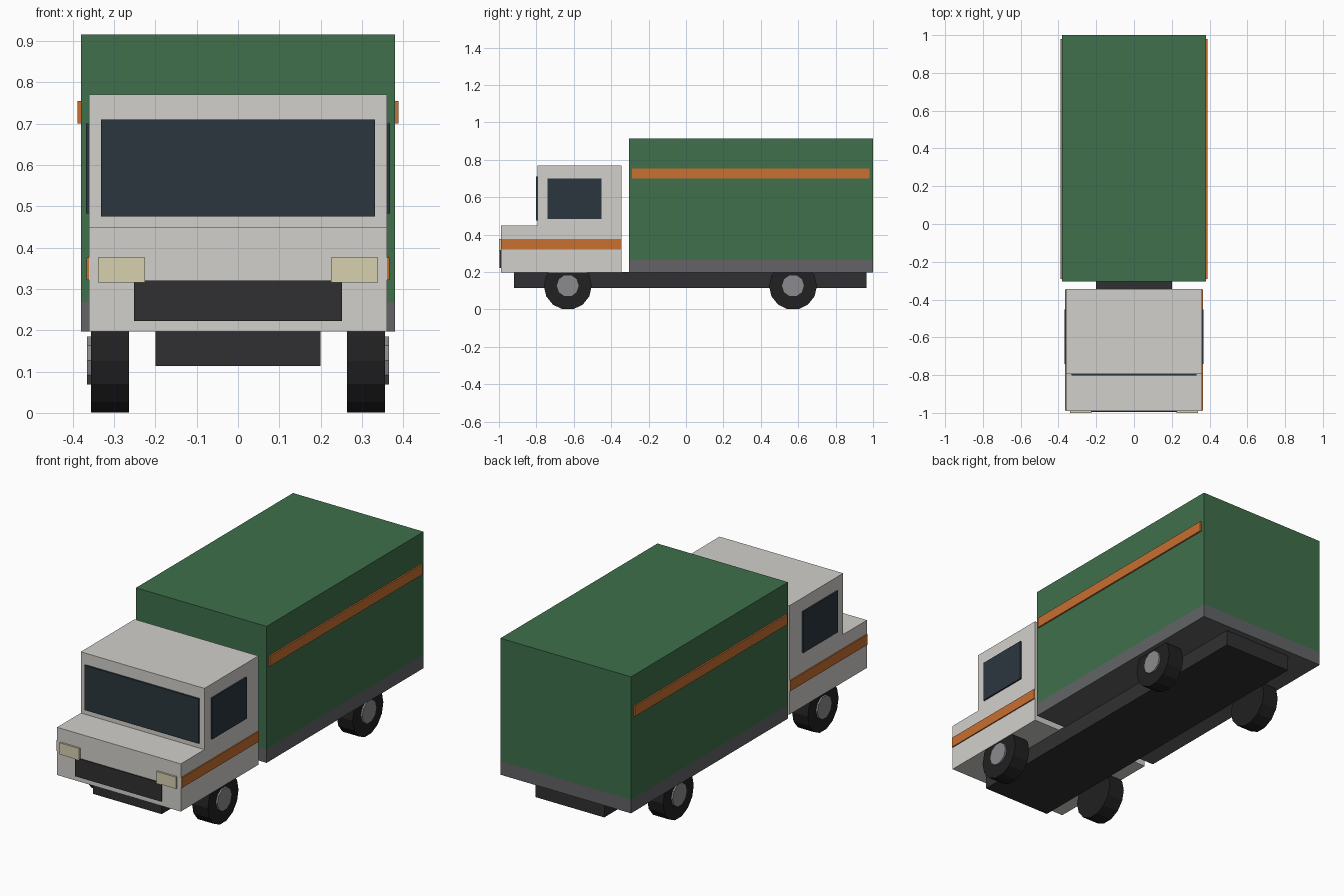
import bpy, bmesh, math
from mathutils import Matrix

if "Cube" in bpy.data.objects:
    bpy.data.objects.remove(bpy.data.objects["Cube"])


def mat(name, r, g, b):
    m = bpy.data.materials.new(name)
    m.diffuse_color = (r, g, b, 1)
    m.use_nodes = True
    m.node_tree.nodes["Principled BSDF"].inputs["Base Color"].default_value = m.diffuse_color
    return m


GREEN = mat("green", 0.05, 0.16, 0.07)
WHITE = mat("off_white", 0.64, 0.63, 0.60)
ORANGE = mat("orange", 0.58, 0.16, 0.03)
GLASS = mat("dark_glass", 0.023, 0.037, 0.048)
DARK = mat("dark_grey", 0.03, 0.03, 0.032)
SKIRT = mat("mid_grey", 0.125, 0.127, 0.135)
RUBBER = mat("rubber", 0.015, 0.015, 0.016)
STEEL = mat("steel", 0.26, 0.26, 0.27)
LAMP = mat("lamp", 0.68, 0.63, 0.43)


def finish(name, bm, material):
    bmesh.ops.recalc_face_normals(bm, faces=bm.faces)
    me = bpy.data.meshes.new(name)
    bm.to_mesh(me)
    bm.free()
    me.materials.append(material)
    ob = bpy.data.objects.new(name, me)
    bpy.context.collection.objects.link(ob)
    return ob


def box(name, x, y, z, material):
    """Box from (min, max) ranges on each axis."""
    bm = bmesh.new()
    size = [r[1] - r[0] for r in (x, y, z)]
    mid = [(r[1] + r[0]) / 2 for r in (x, y, z)]
    bmesh.ops.create_cube(bm, size=1, matrix=Matrix.Translation(mid) @ Matrix.Diagonal((*size, 1)))
    return finish(name, bm, material)


def disc(name, x, y, z, radius, sides, turn, material):
    """Cylinder lying along x."""
    bm = bmesh.new()
    place = (Matrix.Translation(((x[0] + x[1]) / 2, y, z))
             @ Matrix.Rotation(turn, 4, 'X') @ Matrix.Rotation(math.pi / 2, 4, 'Y'))
    bmesh.ops.create_cone(bm, cap_ends=True, segments=sides, radius1=radius, radius2=radius,
                          depth=abs(x[1] - x[0]), matrix=place)
    return finish(name, bm, material)


# Chassis and cargo body
box("chassis", (-0.2, 0.2), (-0.92, 0.965), (0.114, 0.2), DARK)
box("cargo_skirt", (-0.38, 0.38), (-0.305, 1.0), (0.197, 0.268), SKIRT)
box("cargo_box", (-0.38, 0.38), (-0.305, 1.0), (0.268, 0.915), GREEN)

# Cab: stepped side profile extruded across the width
profile = [(-0.99, 0.197), (-0.345, 0.197), (-0.345, 0.77),
           (-0.793, 0.77), (-0.793, 0.448), (-0.99, 0.448)]
bm = bmesh.new()
face = bm.faces.new([bm.verts.new((-0.36, y, z)) for y, z in profile])
ext = bmesh.ops.extrude_face_region(bm, geom=[face])
bmesh.ops.translate(bm, vec=(0.72, 0, 0),
                    verts=[v for v in ext["geom"] if isinstance(v, bmesh.types.BMVert)])
finish("cab", bm, WHITE)

# Cab front details
box("windshield", (-0.332, 0.332), (-0.803, -0.785), (0.475, 0.71), GLASS)
box("grille", (-0.252, 0.252), (-0.996, -0.98), (0.222, 0.32), DARK)

# Details repeated on both sides
for side, s in (("left", -1), ("right", 1)):
    def span(a, b):
        return tuple(sorted((s * a, s * b)))
    box(f"headlight_{side}", span(0.225, 0.339), (-1.0, -0.98), (0.315, 0.376), LAMP)
    box(f"side_window_{side}", span(0.35, 0.368), (-0.74, -0.452), (0.483, 0.70), GLASS)
    box(f"cab_stripe_{side}", span(0.35, 0.366), (-0.988, -0.347), (0.322, 0.376), ORANGE)
    box(f"cargo_stripe_{side}", span(0.37, 0.388), (-0.29, 0.98), (0.70, 0.754), ORANGE)
    # Wheels with hubs
    for axle, y in (("front", -0.632), ("rear", 0.572)):
        disc(f"{axle}_tire_{side}", span(0.264, 0.356), y, 0.126, 0.128, 14, 0, RUBBER)
        disc(f"{axle}_hub_{side}", span(0.34, 0.365), y, 0.127, 0.061, 10, 0, STEEL)
